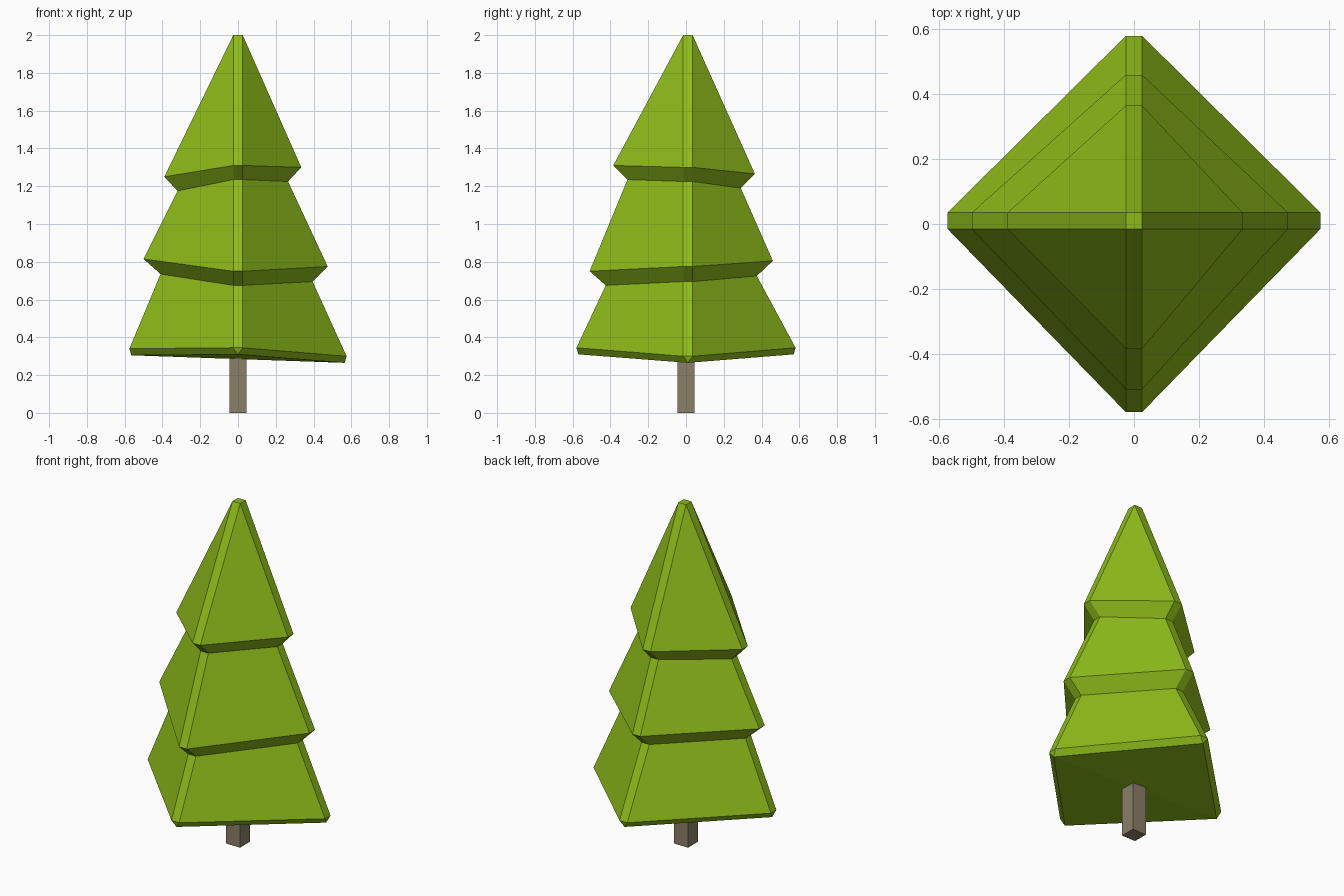
import bpy, bmesh

if "Cube" in bpy.data.objects:
    bpy.data.objects.remove(bpy.data.objects["Cube"])

C = 0.025    # half width of the cut corners
YO = 0.01    # side corners sit slightly behind centre


def material(name, color):
    m = bpy.data.materials.new(name)
    m.diffuse_color = (*color, 1)
    m.use_nodes = True
    m.node_tree.nodes["Principled BSDF"].inputs["Base Color"].default_value = m.diffuse_color
    return m


def finish(name, bm, mat):
    bmesh.ops.recalc_face_normals(bm, faces=bm.faces)
    me = bpy.data.meshes.new(name)
    bm.to_mesh(me)
    bm.free()
    me.materials.append(mat)
    ob = bpy.data.objects.new(name, me)
    bpy.context.collection.objects.link(ob)
    return ob


def bridge(bm, a, b):
    for i in range(len(a)):
        j = (i + 1) % len(a)
        bm.faces.new((a[i], a[j], b[j], b[i]))


def corner_ring(bm, right, back, left, front):
    """Tilted diamond with cut corners; each corner is (distance, height)."""
    (r, rz), (b, bz), (l, lz), (f, fz) = right, back, left, front
    pts = [(r, YO - C, rz), (r, YO + C, rz), (C, b, bz), (-C, b, bz),
           (-l, YO + C, lz), (-l, YO - C, lz), (-C, -f, fz), (C, -f, fz)]
    return [bm.verts.new(p) for p in pts]


# Foliage: tier rims and recessed undersides as right, back, left, front
rings = [
    ((0.335, 1.30), (0.365, 1.265), (0.39, 1.25), (0.385, 1.31)),
    ((0.265, 1.225), (0.29, 1.19), (0.32, 1.175), (0.31, 1.235)),
    ((0.475, 0.775), (0.46, 0.805), (0.50, 0.815), (0.51, 0.75)),
    ((0.395, 0.695), (0.375, 0.725), (0.41, 0.735), (0.425, 0.675)),
    ((0.575, 0.30), (0.58, 0.345), (0.575, 0.34), (0.58, 0.345)),
]
bm = bmesh.new()
loops = [corner_ring(bm, *r) for r in rings]
for a, b in zip(loops, loops[1:]):
    bridge(bm, a, b)

# Small square tip: each corner cut ends on one side of the square
tip = [bm.verts.new(p) for p in ((C, YO - C, 2), (C, YO + C, 2),
                                 (-C, YO + C, 2), (-C, YO - C, 2))]
bm.faces.new(tip)
top = loops[0]
for k in range(4):
    n = (k + 1) % 4
    a, b, c = top[2 * k], top[2 * k + 1], top[(2 * k + 2) % 8]
    bm.faces.new((a, b, tip[n], tip[k]))
    bm.faces.new((b, c, tip[n]))

# Base: corner cuts taper to points on a plain diamond
base = [bm.verts.new(p) for p in ((0.565, YO, 0.265), (0, 0.57, 0.31),
                                  (-0.565, YO, 0.305), (0, -0.57, 0.31))]
rim = loops[-1]
for k in range(4):
    n = (k + 1) % 4
    a, b, c = rim[2 * k], rim[2 * k + 1], rim[(2 * k + 2) % 8]
    bm.faces.new((a, b, base[k]))
    bm.faces.new((b, c, base[n], base[k]))
bm.faces.new((base[0], base[1], base[2]))
bm.faces.new((base[0], base[2], base[3]))
finish("foliage", bm, material("leaf green", (0.27, 0.50, 0.01)))

# Trunk: square post running up into the foliage
bm = bmesh.new()
bmesh.ops.create_cube(bm, size=1)
for v in bm.verts:
    v.co = (v.co.x * 0.09, v.co.y * 0.09, (v.co.z + 0.5) * 0.32)
finish("trunk", bm, material("bark", (0.26, 0.21, 0.14)))
